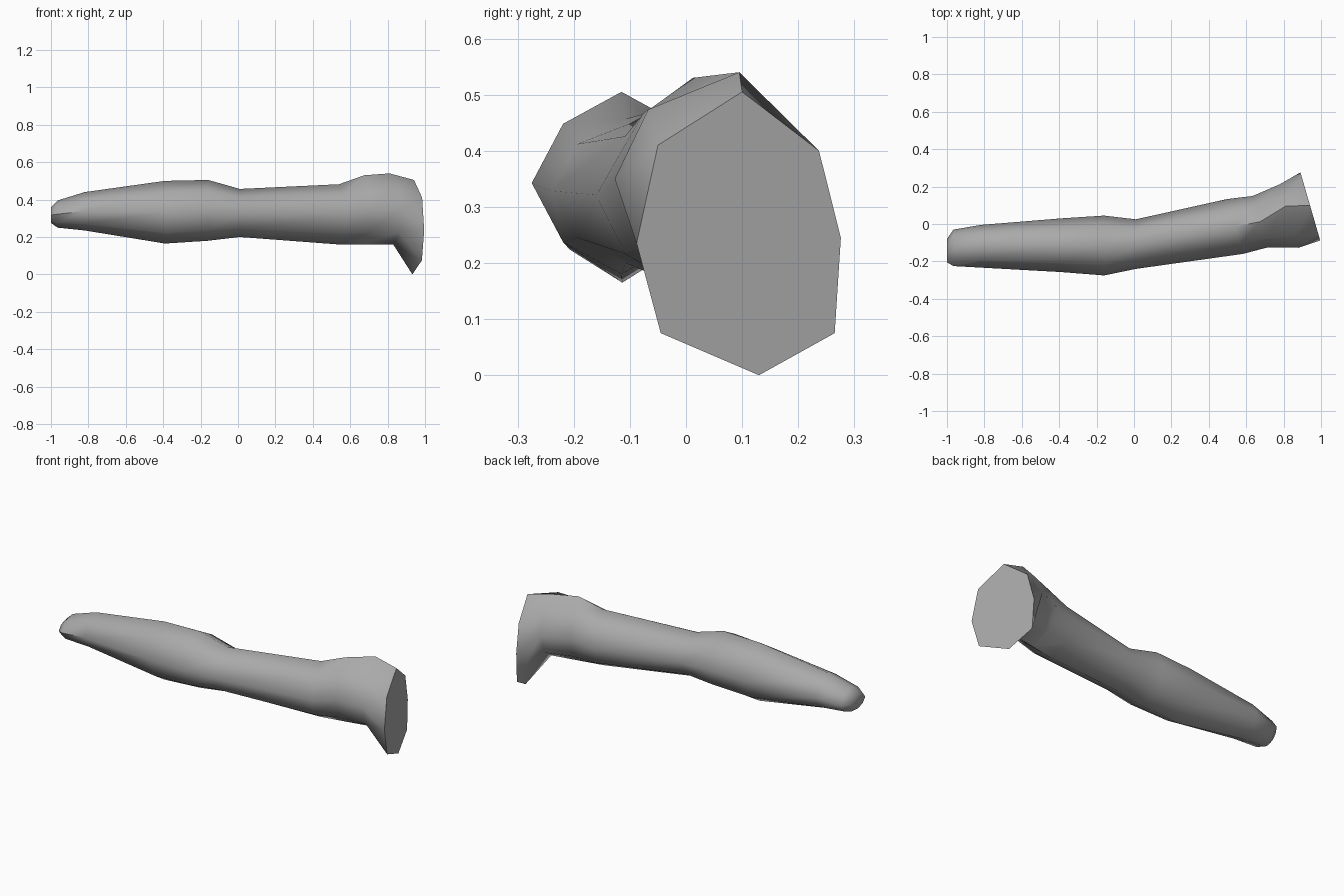
import bpy, bmesh, math

cube = bpy.data.objects.get("Cube")
if cube:
    bpy.data.objects.remove(cube, do_unlink=True)

skin = bpy.data.materials.new("plain grey")
skin.use_nodes = True
grey = (0.40, 0.40, 0.40, 1)
skin.diffuse_color = grey
skin.node_tree.nodes["Principled BSDF"].inputs["Base Color"].default_value = grey

DIAG = 0.65    # how far the diagonal corners of each section reach
SLANT = -0.29  # lean of the shoulder sections: x per y

# Sections from wrist to shoulder: x, y front, y back, z bottom, z top, slant
sections = [
    (-1.00, -0.205, -0.08, 0.275, 0.36, 0),
    (-0.965, -0.225, -0.03, 0.25, 0.395, 0),
    (-0.82, -0.233, -0.005, 0.235, 0.44, 0),
    (-0.39, -0.257, 0.03, 0.165, 0.50, 0),
    (-0.16, -0.275, 0.045, 0.18, 0.505, 0),
    (0.01, -0.24, 0.025, 0.20, 0.457, 0),
    (0.54, -0.16, 0.133, 0.16, 0.482, SLANT),
    (0.675, -0.125, 0.15, 0.16, 0.53, SLANT),
    (0.83, -0.127, 0.213, 0.16, 0.54, SLANT),
]

# Flared flat end of the shoulder: y, z, starting at the top, towards the back
flare = [(0.10, 0.505), (0.237, 0.40), (0.276, 0.245), (0.265, 0.075),
         (0.13, 0.0), (-0.045, 0.075), (-0.088, 0.235), (-0.05, 0.41)]

bm = bmesh.new()
rings = []
for x, y0, y1, z0, z1, slant in sections:
    cy, cz = (y0 + y1) / 2, (z0 + z1) / 2
    ring = []
    for i in range(8):
        a = i * math.pi / 4
        r = 1 if i % 2 == 0 else DIAG * math.sqrt(2)
        dy = math.sin(a) * r * (y1 - y0) / 2
        dz = math.cos(a) * r * (z1 - z0) / 2
        ring.append(bm.verts.new((x + slant * dy, cy + dy, cz + dz)))
    rings.append(ring)
# Pull the top of the last section back over the shoulder
rings[-1][0].co.y = 0.095
rings[-1][0].co.x = 0.81
rings.append([bm.verts.new((0.97 + SLANT * y, y, z)) for y, z in flare])

# Skin the sections and close both ends
for a, b in zip(rings, rings[1:]):
    for i in range(8):
        j = (i + 1) % 8
        bm.faces.new((a[i], a[j], b[j], b[i]))
bm.faces.new(rings[0])
bm.faces.new(rings[-1])
bmesh.ops.recalc_face_normals(bm, faces=bm.faces)

mesh = bpy.data.meshes.new("arm")
bm.to_mesh(mesh)
bm.free()
mesh.materials.append(skin)
arm = bpy.data.objects.new("arm", mesh)
bpy.context.collection.objects.link(arm)

# Smooth sides with a crisp flat shoulder end
bpy.ops.object.select_all(action='DESELECT')
arm.select_set(True)
bpy.context.view_layer.objects.active = arm
bpy.ops.object.shade_smooth_by_angle(angle=math.radians(62))
